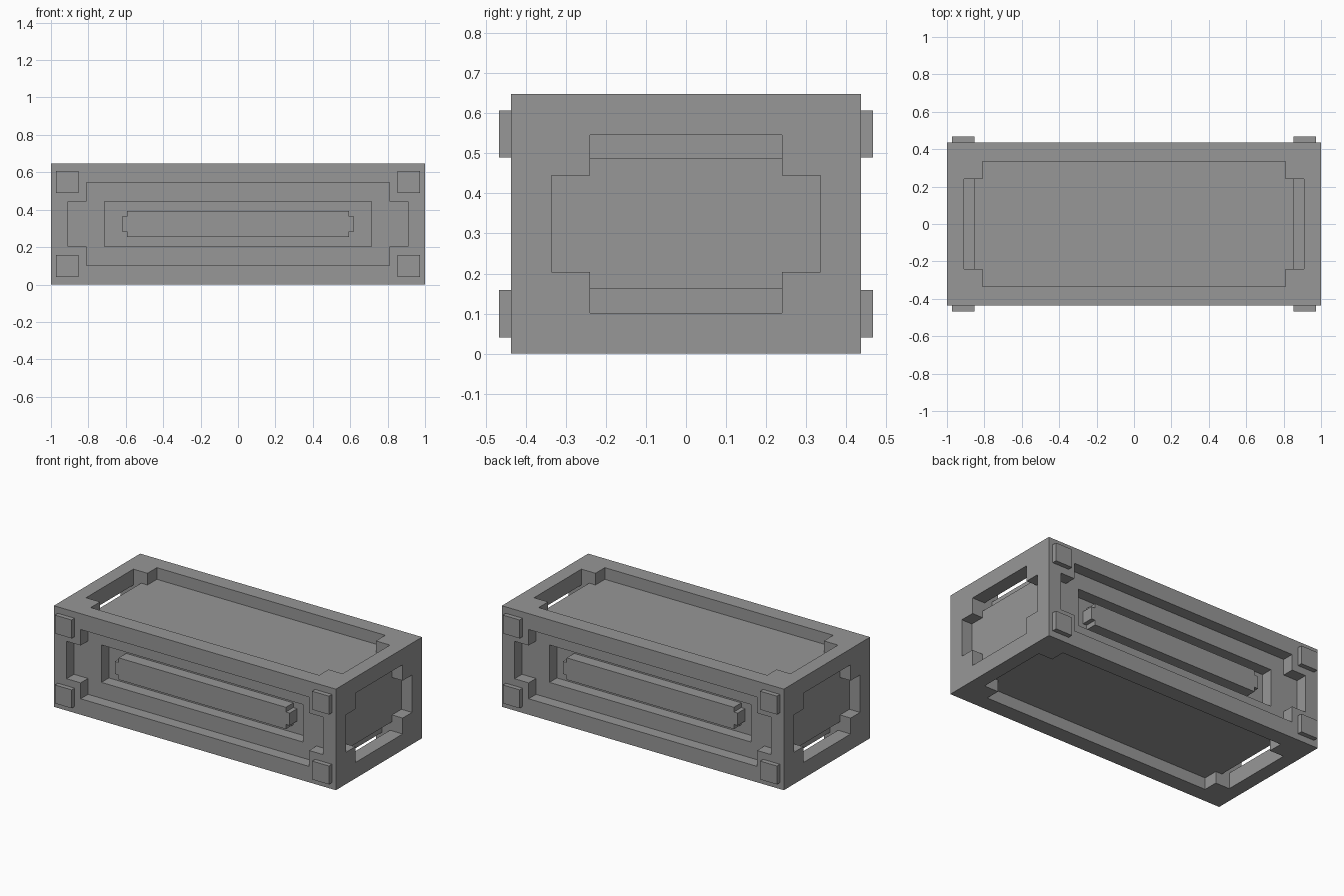
import bpy, bmesh
from mathutils import Vector

cube = bpy.data.objects.get("Cube")
if cube:
    bpy.data.objects.remove(cube, do_unlink=True)

HX, HY, HZ = 1.0, 0.437, 0.324      # half sizes of the body
DEPTH = 0.075                       # depth of each recess step

grey = bpy.data.materials.new("mid grey")
grey.use_nodes = True
grey.diffuse_color = (0.31, 0.31, 0.31, 1)
grey.node_tree.nodes["Principled BSDF"].inputs["Base Color"].default_value = (0.31, 0.31, 0.31, 1)


def prism(name, axis, outline, d0, d1):
    """Extrude an outline along an axis from d0 to d1, measured from the body centre."""
    u, v = [i for i in range(3) if i != axis]
    bm = bmesh.new()
    verts = []
    for a, b in outline:
        p = Vector((0, 0, HZ))
        p[u] += a
        p[v] += b
        p[axis] += d0
        verts.append(bm.verts.new(p))
    face = bm.faces.new(verts)
    ext = bmesh.ops.extrude_face_region(bm, geom=[face])
    move = Vector((0, 0, 0))
    move[axis] = d1 - d0
    bmesh.ops.translate(bm, vec=move, verts=[g for g in ext["geom"] if isinstance(g, bmesh.types.BMVert)])
    bmesh.ops.recalc_face_normals(bm, faces=bm.faces)
    mesh = bpy.data.meshes.new(name)
    bm.to_mesh(mesh)
    bm.free()
    mesh.materials.append(grey)
    obj = bpy.data.objects.new(name, mesh)
    bpy.context.collection.objects.link(obj)
    return obj


def rect(a0, a1, b0, b1):
    return [(a0, b0), (a1, b0), (a1, b1), (a0, b1)]


def cross(a, b, na, nb):
    """Rectangle a x b (half sizes) with notched corners: inner step at na, nb."""
    return [(a, -nb), (a, nb), (na, nb), (na, b), (-na, b), (-na, nb),
            (-a, nb), (-a, -nb), (-na, -nb), (-na, -b), (na, -b), (na, -nb)]


def cut(target, cutter):
    mod = target.modifiers.new("cut", 'BOOLEAN')
    mod.operation = 'DIFFERENCE'
    mod.solver = 'EXACT'
    mod.object = cutter
    bpy.context.view_layer.objects.active = target
    bpy.ops.object.modifier_apply(modifier=mod.name)
    bpy.data.objects.remove(cutter, do_unlink=True)


# Main block
body = prism("body", 2, rect(-HX, HX, -HY, HY), -HZ, HZ)

# Notched recesses on all six sides
recesses = [(0, HX, cross(0.335, 0.222, 0.24, 0.12)),
            (1, HY, cross(0.91, 0.222, 0.81, 0.12)),
            (2, HZ, cross(0.91, 0.335, 0.81, 0.24))]
for axis, half, outline in recesses:
    for s in (-1, 1):
        cut(body, prism("cutter", axis, outline, s * (half - DEPTH), s * (half + 0.1)))

# Deeper rectangular recesses in front and back
for s in (-1, 1):
    cut(body, prism("cutter", 1, rect(-0.715, 0.715, -0.12, 0.12),
                    s * (HY - 2 * DEPTH), s * (HY + 0.1)))

# Handle slots running behind the end edges, open to the end and to the top or bottom
for sx in (-1, 1):
    for sz in (-1, 1):
        L = [(0.855, 0.163), (1.1, 0.163), (1.1, 0.222), (0.91, 0.222), (0.91, 0.42), (0.855, 0.42)]
        cut(body, prism("cutter", 1, [(sx * a, sz * b) for a, b in L], -0.24, 0.24))

# Long bars in the deep recesses and square corner pads
for side, s in (("front", -1), ("back", 1)):
    prism(side + "_bar", 1, cross(0.62, 0.07, 0.593, 0.04),
          s * (HY - 2 * DEPTH - 0.01), s * (HY - DEPTH))
    for sx, lr in ((-1, "right"), (1, "left")):
        for sz, tb in ((-1, "lower"), (1, "upper")):
            pad = rect(sx * 0.853, sx * 0.972, sz * 0.165, sz * 0.283)
            prism(f"{side}_{tb}_{lr}_pad", 1, pad, s * (HY - 0.01), s * 0.467)
